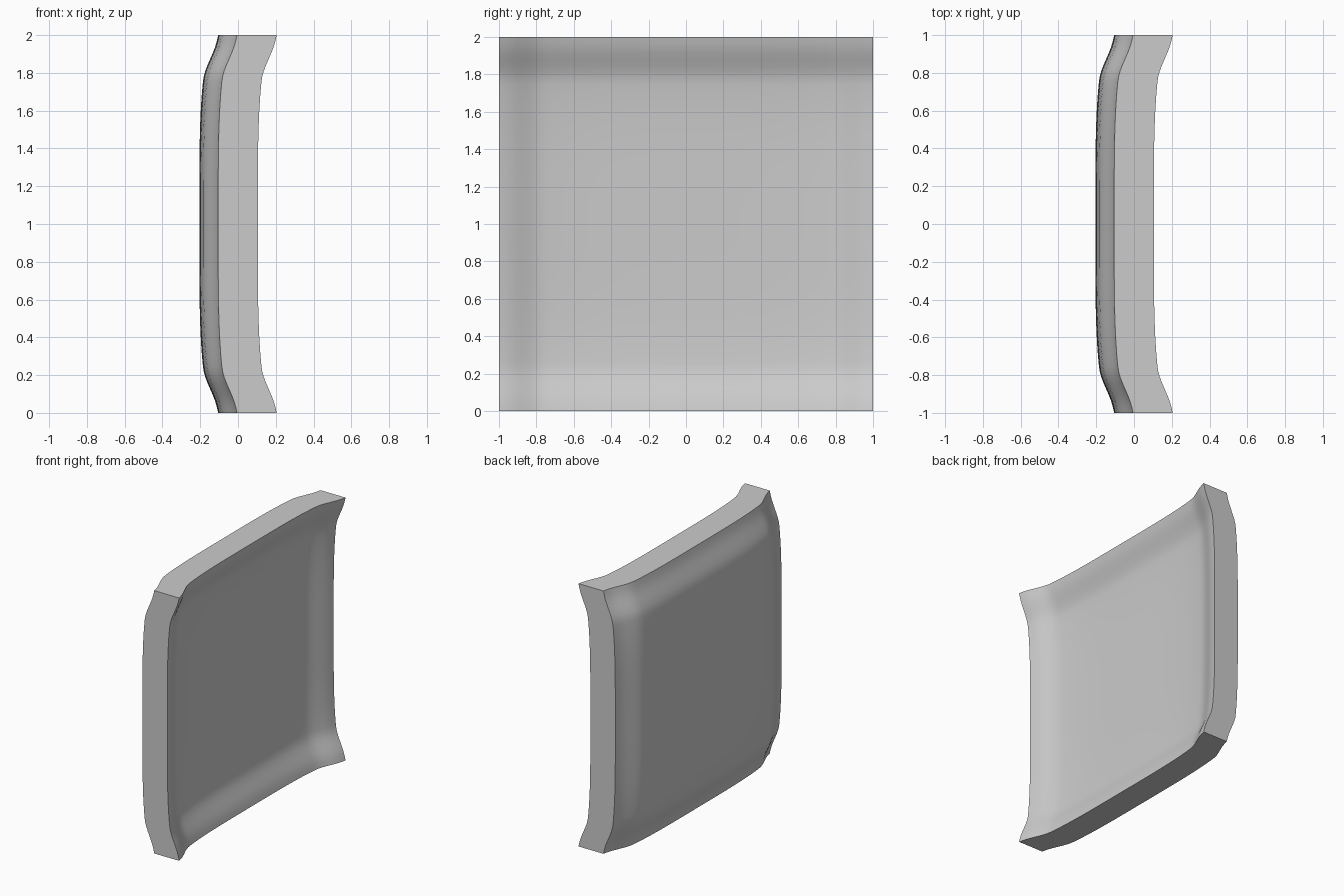
import bpy
import bmesh
import math
from mathutils import Matrix, Vector

cube = bpy.data.objects.get("Cube")
if cube:
    bpy.data.objects.remove(cube, do_unlink=True)

THICKNESS = 0.21
BACK = -0.205
CELLS = 64


def flare(t):
    """Rise of the sheet from its middle (0) to its rim (1)."""
    t = abs(t)
    u = min(max((t - 0.76) / 0.21, 0), 1)
    return 0.06 * t ** 4 + 0.04 * u * u * (3 - 2 * u)


# Plain grey finish
grey = bpy.data.materials.new("plain grey")
grey.use_nodes = True
colour = (0.6, 0.6, 0.6, 1)
grey.diffuse_color = colour
grey.node_tree.nodes["Principled BSDF"].inputs["Base Color"].default_value = colour

# Dished sheet: bulges towards -x, with its rim and corners flaring to +x
bm = bmesh.new()
bmesh.ops.create_grid(bm, x_segments=CELLS, y_segments=CELLS, size=1)
for v in bm.verts:
    y, z = v.co.x, v.co.y
    v.co = (BACK + flare(y) + flare(z), y, z + 1)

# Thickness, pushed straight along x so that the four sides stay flat
result = bmesh.ops.extrude_face_region(bm, geom=bm.faces[:], use_keep_orig=True)
moved = [g for g in result["geom"] if isinstance(g, bmesh.types.BMVert)]
bmesh.ops.translate(bm, verts=moved, vec=Vector((THICKNESS, 0, 0)))
bmesh.ops.recalc_face_normals(bm, faces=bm.faces[:])

mesh = bpy.data.meshes.new("dished_panel")
bm.to_mesh(mesh)
bm.free()
mesh.materials.append(grey)
panel = bpy.data.objects.new("dished_panel", mesh)
bpy.context.collection.objects.link(panel)

# Smooth faces, sharp outer edges
bpy.ops.object.select_all(action="DESELECT")
panel.select_set(True)
bpy.context.view_layer.objects.active = panel
bpy.ops.object.shade_smooth_by_angle(angle=math.radians(40))
